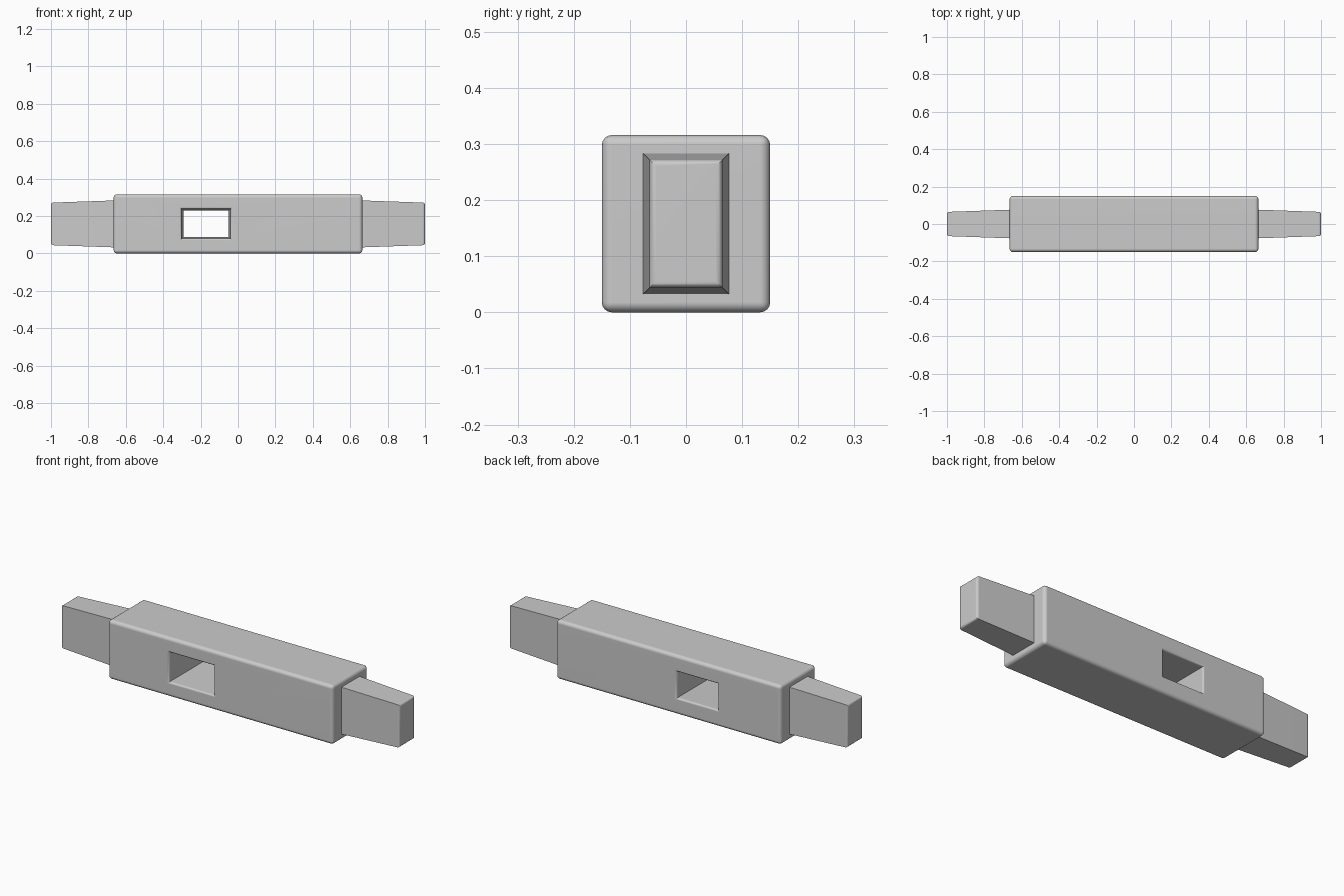
import bpy, bmesh, math
from mathutils import Vector

cube = bpy.data.objects.get("Cube")
if cube:
    bpy.data.objects.remove(cube, do_unlink=True)

LENGTH, DEPTH, HEIGHT = 1.33, 0.30, 0.316
MID_Z = HEIGHT / 2
STEPS = 4


def make_object(name, bm):
    bmesh.ops.recalc_face_normals(bm, faces=bm.faces)
    mesh = bpy.data.meshes.new(name)
    bm.to_mesh(mesh)
    bm.free()
    obj = bpy.data.objects.new(name, mesh)
    bpy.context.collection.objects.link(obj)
    return obj


def loft(name, rings, place):
    """Join rectangles (distance, half width, half height) into a solid."""
    bm = bmesh.new()
    loops = []
    for d, w, h in rings:
        corners = [(-w, -h), (w, -h), (w, h), (-w, h)]
        loops.append([bm.verts.new(place(d, u, v)) for u, v in corners])
    for a, b in zip(loops, loops[1:]):
        for i in range(4):
            j = (i + 1) % 4
            bm.faces.new((a[i], a[j], b[j], b[i]))
    bm.faces.new(loops[0])
    bm.faces.new(loops[-1])
    return make_object(name, bm)


def smooth(obj):
    bpy.ops.object.select_all(action='DESELECT')
    obj.select_set(True)
    bpy.context.view_layer.objects.active = obj
    bpy.ops.object.shade_smooth_by_angle(angle=math.radians(35))
    mod = obj.modifiers.new("Weighted Normal", 'WEIGHTED_NORMAL')
    mod.keep_sharp = True


# Rounded block
bm = bmesh.new()
bmesh.ops.create_cube(bm, size=1)
bmesh.ops.scale(bm, vec=(LENGTH, DEPTH, HEIGHT), verts=bm.verts)
bmesh.ops.translate(bm, vec=(0, 0, MID_Z), verts=bm.verts)
bmesh.ops.bevel(bm, geom=list(bm.edges), offset=0.018, segments=STEPS,
                profile=0.5, affect='EDGES')
body = make_object("body", bm)

# Tapered mortise with rounded rims, wider at the front
r = 0.01
front, back = (0.131, 0.079), (0.12, 0.07)
angles = [math.pi / 2 * i / STEPS for i in range(STEPS + 1)]
rims = [(r * (1 - math.sin(a)), r * (1 - math.cos(a))) for a in angles]
edge = DEPTH / 2
rings = [(-edge - 0.05, front[0] + r, front[1] + r)]
rings += [(-edge + inset, front[0] + flare, front[1] + flare)
          for inset, flare in reversed(rims)]
rings += [(edge - inset, back[0] + flare, back[1] + flare)
          for inset, flare in rims]
rings.append((edge + 0.05, back[0] + r, back[1] + r))
cutter = loft("mortise_cutter", rings,
              lambda d, u, v: Vector((-0.171 + u, d, 0.159 + v)))
cutter.hide_render = True

cut = body.modifiers.new("Mortise", 'BOOLEAN')
cut.operation = 'DIFFERENCE'
cut.solver = 'EXACT'
cut.object = cutter
bpy.context.view_layer.objects.active = body
bpy.ops.object.modifier_apply(modifier=cut.name)
bpy.data.objects.remove(cutter, do_unlink=True)
smooth(body)

# Tapered tenons with a rounded tip rim
tip = 0.012
root_x = LENGTH / 2 - 0.02
tenon = [(root_x, 0.077, 0.126)]
tenon += [(1 - tip * (1 - math.sin(a)), 0.065 - tip * (1 - math.cos(a)),
           0.114 - tip * (1 - math.cos(a))) for a in angles]
for name, side in (("left_tenon", 1), ("right_tenon", -1)):
    smooth(loft(name, tenon,
                lambda d, u, v: Vector((side * d, u, MID_Z + v))))
